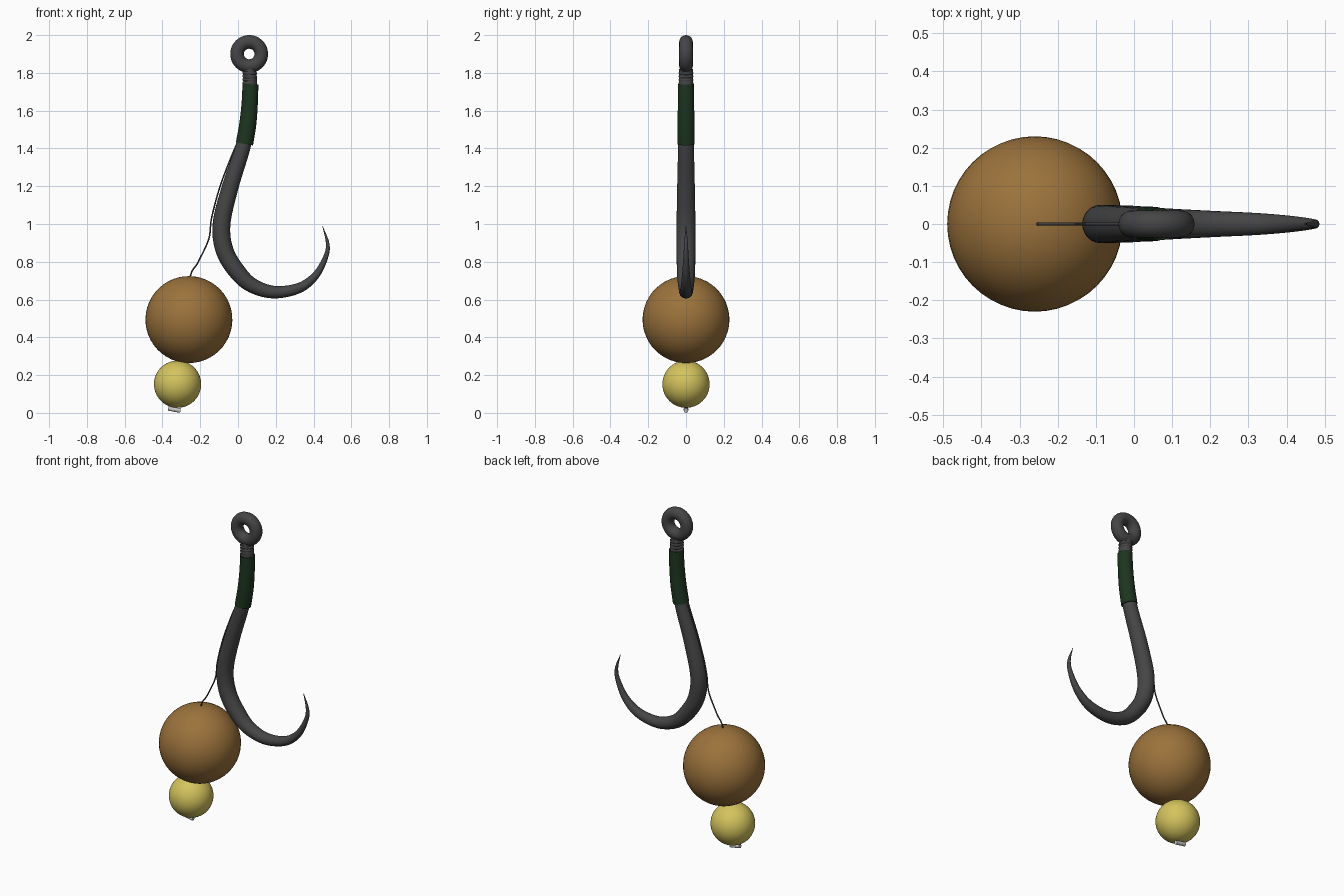
import bpy, bmesh, math
from mathutils import Vector, Matrix

if "Cube" in bpy.data.objects:
    bpy.data.objects.remove(bpy.data.objects["Cube"])


def material(name, rgb):
    m = bpy.data.materials.new(name)
    m.diffuse_color = (*rgb, 1)
    m.use_nodes = True
    m.node_tree.nodes["Principled BSDF"].inputs["Base Color"].default_value = m.diffuse_color
    return m


steel = material("dark_steel", (0.06, 0.06, 0.062))
green = material("green_sleeve", (0.012, 0.035, 0.014))
brown = material("brown_bait", (0.33, 0.17, 0.045))
yellow = material("yellow_bait", (0.66, 0.55, 0.11))
clear = material("pale_stop", (0.6, 0.6, 0.58))


def finish(ob, name, mat):
    ob.name = name
    ob.data.materials.append(mat)
    bpy.context.view_layer.objects.active = ob
    ob.select_set(True)
    bpy.ops.object.shade_smooth_by_angle(angle=math.radians(40))
    ob.select_set(False)


def spline(pts, steps=8):
    """Catmull-Rom through (x, z, radius) points."""
    p = [Vector(q) for q in pts]
    p = [2 * p[0] - p[1]] + p + [2 * p[-1] - p[-2]]
    out = []
    for i in range(1, len(p) - 2):
        a, b, c, d = p[i - 1:i + 3]
        for k in range(steps):
            t = k / steps
            out.append(0.5 * (2 * b + (c - a) * t + (2 * a - 5 * b + 4 * c - d) * t * t
                              + (3 * b - a - 3 * c + d) * t ** 3))
    return out + [p[-2]]


def tube(name, pts, mat, sides=24, depth=1.0):
    """Sweep a round section along a path in the xz plane."""
    path = spline(pts)
    bm = bmesh.new()
    rings = []
    for i, q in enumerate(path):
        t = path[min(i + 1, len(path) - 1)] - path[max(i - 1, 0)]
        n = Vector((t.y, -t.x)).normalized()
        r = max(q.z, 0.001)
        ring = []
        for k in range(sides):
            a = 2 * math.pi * k / sides
            u = r * math.cos(a)
            ring.append(bm.verts.new((q.x + n.x * u, r * depth * math.sin(a), q.y + n.y * u)))
        rings.append(ring)
    for a, b in zip(rings, rings[1:]):
        for k in range(sides):
            j = (k + 1) % sides
            bm.faces.new((a[k], a[j], b[j], b[k]))
    bm.faces.new(rings[0])
    bm.faces.new(rings[-1])
    bmesh.ops.recalc_face_normals(bm, faces=bm.faces)
    me = bpy.data.meshes.new(name)
    bm.to_mesh(me)
    bm.free()
    ob = bpy.data.objects.new(name, me)
    bpy.context.collection.objects.link(ob)
    finish(ob, name, mat)


def ring(name, loc, major, minor, mat, rot=(0, 0, 0)):
    bpy.ops.mesh.primitive_torus_add(location=loc, rotation=rot, major_radius=major,
                                     minor_radius=minor, major_segments=48, minor_segments=20)
    finish(bpy.context.object, name, mat)


def ball(name, loc, r, mat):
    bpy.ops.mesh.primitive_uv_sphere_add(segments=48, ring_count=24, radius=r, location=loc,
                                         rotation=(0, math.radians(9), 0))
    finish(bpy.context.object, name, mat)


# Hook: shank, bend and point in one tapered sweep
tube("hook", [(0.06, 1.82, 0.034), (0.065, 1.735, 0.036), (0.058, 1.60, 0.037),
              (0.033, 1.43, 0.039), (-0.04, 1.20, 0.044), (-0.087, 1.0, 0.047),
              (-0.07, 0.857, 0.047), (0.0, 0.742, 0.045), (0.08, 0.672, 0.039),
              (0.195, 0.639, 0.033), (0.325, 0.662, 0.027), (0.413, 0.73, 0.02),
              (0.466, 0.83, 0.013), (0.474, 0.90, 0.009), (0.447, 0.99, 0.001)],
     steel, depth=1.06)

# Eye and the wire wraps under it
ring("eye", (0.059, 0, 1.90), 0.064, 0.036, steel, (math.pi / 2, 0, 0))
for i in range(4):
    ring(f"wrap_{i + 1}", (0.062, 0, 1.745 + 0.018 * i), 0.030, 0.009, steel,
         (0, math.radians(4), 0))

# Sleeve over the upper shank
tube("sleeve", [(0.066, 1.74, 0.042), (0.062, 1.64, 0.043), (0.052, 1.53, 0.045),
                (0.034, 1.424, 0.046)], green, 32)

# Hair line from sleeve through both baits to the stop
tube("hair_line", [(0.0, 1.44, 0.004), (-0.05, 1.32, 0.004), (-0.101, 1.18, 0.004),
                   (-0.14, 1.03, 0.004), (-0.155, 0.92, 0.004), (-0.21, 0.80, 0.004),
                   (-0.255, 0.71, 0.004), (-0.27, 0.45, 0.004), (-0.338, 0.02, 0.004)],
     steel, 10)

# Baits
ball("large_bait", (-0.26, 0, 0.494), 0.23, brown)
ball("small_bait", (-0.32, 0, 0.152), 0.125, yellow)

# Bar stop
bpy.ops.mesh.primitive_cylinder_add(vertices=16, radius=0.012, depth=0.066,
                                    location=(-0.337, 0, 0.018),
                                    rotation=(0, math.radians(100), 0))
finish(bpy.context.object, "bait_stop", clear)
